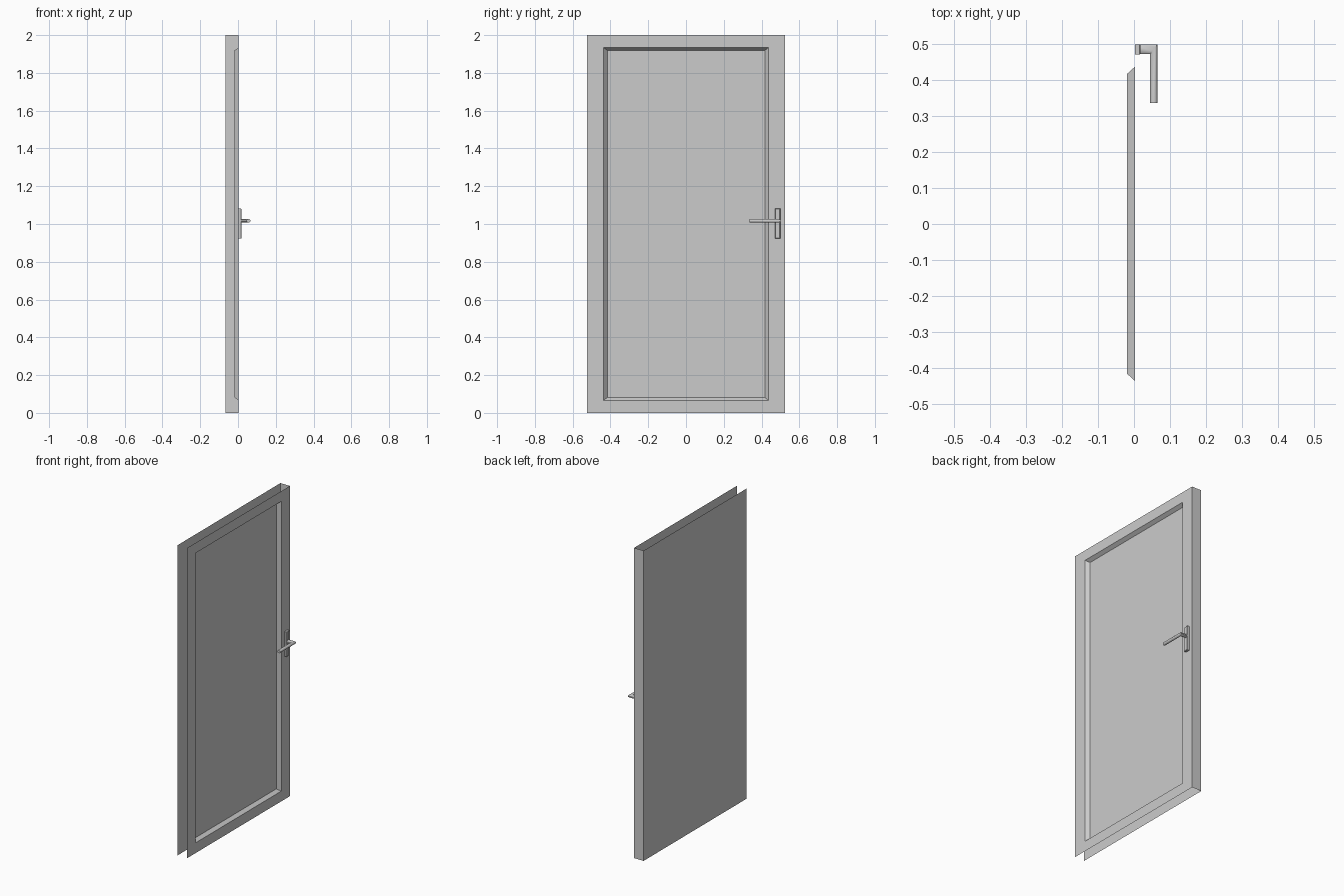
import bpy, bmesh, math

if "Cube" in bpy.data.objects:
    bpy.data.objects.remove(bpy.data.objects["Cube"])

Y, H = 0.525, 2.0           # half width and height of the door
FRONT, BACK, RECESS = 0.003, -0.065, -0.019


def make_object(name, bm):
    bmesh.ops.recalc_face_normals(bm, faces=bm.faces)
    mesh = bpy.data.meshes.new(name)
    bm.to_mesh(mesh)
    bm.free()
    obj = bpy.data.objects.new(name, mesh)
    bpy.context.collection.objects.link(obj)
    return obj


def rect(bm, x, y0, y1, z0, z1):
    return [bm.verts.new((x, y, z)) for y, z in ((y0, z0), (y1, z0), (y1, z1), (y0, z1))]


def bridge(bm, a, b):
    n = len(a)
    for i in range(n):
        j = (i + 1) % n
        bm.faces.new((a[i], a[j], b[j], b[i]))


# Door leaf: framed front with sloped recess, latch edge and back sheet;
# the top, bottom and hinge edge are open
bm = bmesh.new()
outer = rect(bm, FRONT, -Y, Y, 0, H)
rim = rect(bm, FRONT, -0.436, 0.437, 0.066, 1.934)
panel = rect(bm, RECESS, -0.416, 0.417, 0.082, 1.919)
back = rect(bm, BACK, -Y, Y, 0, H)
bridge(bm, outer, rim)
bridge(bm, rim, panel)
bm.faces.new(panel)
bm.faces.new(back[::-1])
bm.faces.new((outer[1], back[1], back[2], outer[2]))
door = make_object("door_leaf", bm)
# The front must face +x on this open shell
me = door.data
if me.polygons[8].normal.x < 0:
    me.flip_normals()

# Handle backplate with softened outer edges
bm = bmesh.new()
base = rect(bm, FRONT, 0.470, 0.499, 0.922, 1.082)
mid = rect(bm, 0.015, 0.470, 0.499, 0.922, 1.082)
cap = rect(bm, 0.018, 0.473, 0.496, 0.925, 1.079)
bridge(bm, base, mid)
bridge(bm, mid, cap)
bm.faces.new(base[::-1])
bm.faces.new(cap)
make_object("handle_plate", bm)

# Lever: eight-sided bar with a mitred corner
bm = bmesh.new()
rings = []
for (x0, y0), (x1, y1) in (((0.017, 0.472), (0.017, 0.499)),
                           ((0.045, 0.472), (0.065, 0.499)),
                           ((0.045, 0.336), (0.065, 0.336))):
    ring = []
    for i in range(8):
        a = math.radians(22.5 + 45 * i)
        t = 0.5 + 0.5 * math.cos(a) / math.cos(math.pi / 8)
        z = 1.017 + 0.0095 * math.sin(a) / math.cos(math.pi / 8)
        ring.append(bm.verts.new((x0 + (x1 - x0) * t, y0 + (y1 - y0) * t, z)))
    rings.append(ring)
for a, b in zip(rings, rings[1:]):
    bridge(bm, a, b)
bm.faces.new(rings[0])
bm.faces.new(rings[-1])
lever = make_object("handle_lever", bm)
bpy.context.view_layer.objects.active = lever
lever.select_set(True)
bpy.ops.object.shade_smooth_by_angle(angle=math.radians(50))
